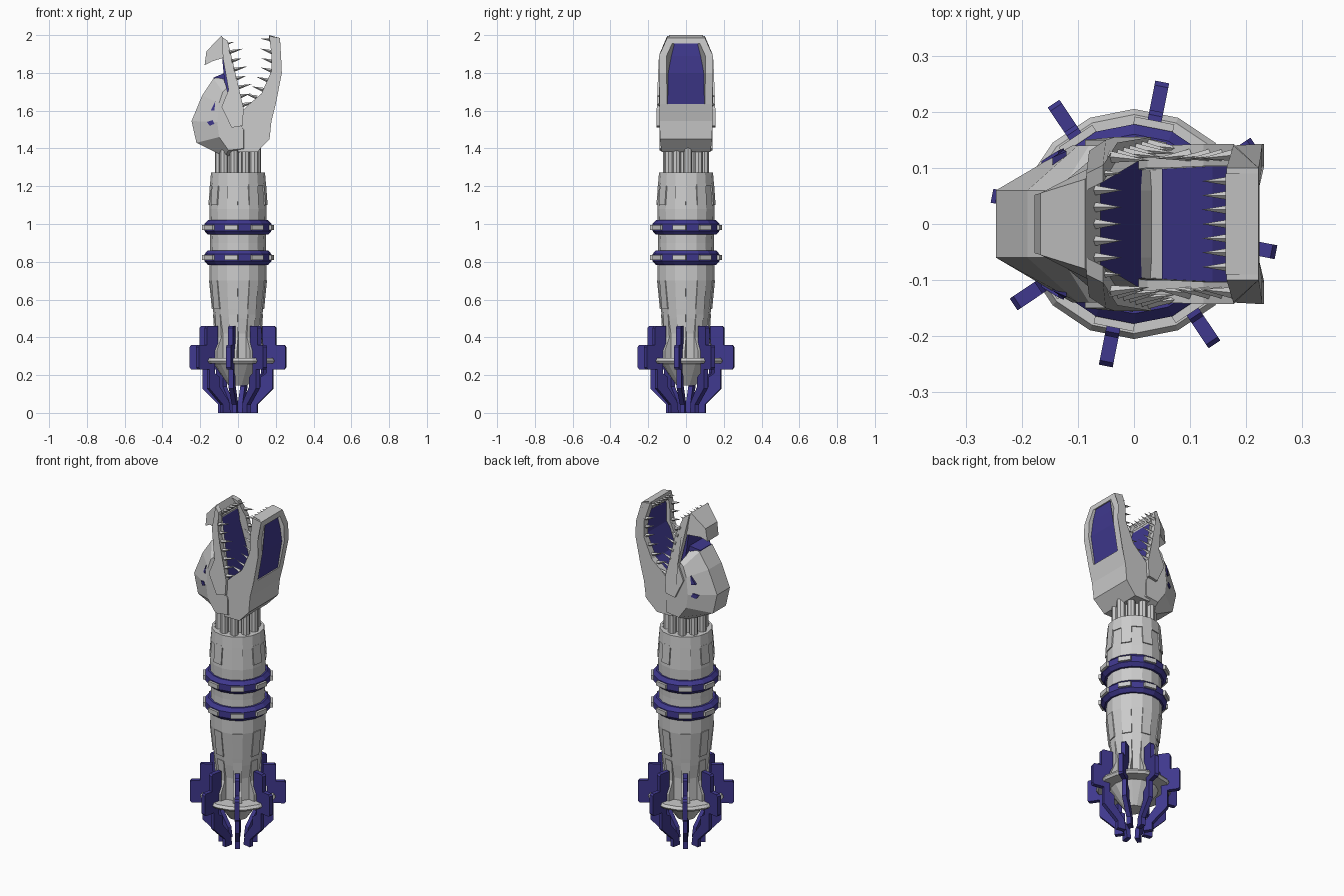
import bpy, bmesh
from math import sin, cos, pi, radians
from mathutils import Vector, Matrix

if "Cube" in bpy.data.objects:
    bpy.data.objects.remove(bpy.data.objects["Cube"])

BLUE = bpy.data.materials.new("indigo")
BLUE.diffuse_color = (0.05, 0.04, 0.27, 1)
BLUE.use_nodes = True
BLUE.node_tree.nodes["Principled BSDF"].inputs["Base Color"].default_value = BLUE.diffuse_color


def finish(name, bm, mat=None):
    bmesh.ops.recalc_face_normals(bm, faces=bm.faces)
    me = bpy.data.meshes.new(name)
    bm.to_mesh(me)
    bm.free()
    ob = bpy.data.objects.new(name, me)
    bpy.context.collection.objects.link(ob)
    if mat:
        me.materials.append(mat)
    return ob


def loft(bm, rings, caps=True, wrap=False):
    vs = [[bm.verts.new(p) for p in r] for r in rings]
    n = len(vs[0])
    pairs = list(zip(vs, vs[1:])) + ([(vs[-1], vs[0])] if wrap else [])
    for a, b in pairs:
        for i in range(n):
            j = (i + 1) % n
            bm.faces.new((a[i], a[j], b[j], b[i]))
    if caps:
        bm.faces.new(vs[0])
        bm.faces.new(vs[-1])


def lathe(name, profile, mat=None, sides=16, closed=False):
    bm = bmesh.new()
    rings = [[(r * cos(2 * pi * k / sides), r * sin(2 * pi * k / sides), z)
              for k in range(sides)] for r, z in profile]
    loft(bm, rings, caps=not closed, wrap=closed)
    return finish(name, bm, mat)


def radial(name, profile, half, mat=None, count=8, start=-11.25):
    """(r, z) profile given thickness and repeated around the axis."""
    bm = bmesh.new()
    for k in range(count):
        rot = Matrix.Rotation(radians(start) + 2 * pi * k / count, 3, 'Z')
        loft(bm, [[rot @ Vector((r, y, z)) for r, z in profile] for y in (-half, half)])
    return finish(name, bm, mat)


def across(name, pts, mat=None):
    """(x, z, half width) profile spanning the centre line."""
    bm = bmesh.new()
    loft(bm, [[(x, s * w, z) for x, z, w in pts] for s in (-1, 1)])
    return finish(name, bm, mat)


def side_plates(name, pts, thick, mat=None):
    """(x, z, outer y) profile mirrored to both sides."""
    bm = bmesh.new()
    for s in (-1, 1):
        loft(bm, [[(x, s * y, z) for x, z, y in pts],
                  [(x, s * (y - thick), z) for x, z, y in pts]])
    return finish(name, bm, mat)


def teeth(name, items):
    """(base, direction, length, radius) four-sided spikes."""
    bm = bmesh.new()
    for base, d, length, rad in items:
        d = Vector(d).normalized()
        m = Matrix.Translation(Vector(base) + d * length / 2) @ d.to_track_quat('Z', 'Y').to_matrix().to_4x4()
        bmesh.ops.create_cone(bm, cap_ends=True, segments=4, radius1=rad,
                              radius2=0, depth=length, matrix=m)
    return finish(name, bm)


# Shaft, from the lower bowl to the collar
lathe("shaft", [(.05, .145), (.13, .26), (.115, .29), (.115, .42), (.127, .5), (.15, .7), (.15, .78),
                (.147, .9), (.152, 1.08), (.143, 1.2), (.138, 1.27), (.11, 1.27)])
lathe("collar", [(.13, 1.2), (.149, 1.2), (.143, 1.272), (.13, 1.272)], closed=True)
lathe("flange", [(.1, .262), (.195, .262), (.205, .275), (.195, .29), (.1, .29)], closed=True)

# Raised panels on alternate facets
radial("upper_panels", [(.14, 1.1), (.154, 1.1), (.146, 1.21), (.13, 1.21)], .029)
radial("middle_panels", [(.12, .55), (.136, .55), (.151, .7), (.13, .7)], .027)
radial("lower_panels", [(.1, .29), (.15, .29), (.15, .33), (.122, .4), (.13, .52), (.11, .52)], .024)

# Blue bands with studs
for i, z in enumerate((.822, .982)):
    lathe(f"band_{i}", [(.14, z - .038), (.16, z - .038), (.178, z - .018), (.178, z + .018),
                        (.16, z + .038), (.14, z + .038)], BLUE, closed=True)
    radial(f"band_studs_{i}", [(.16, z - .013), (.188, z - .013), (.188, z + .013), (.16, z + .013)], .036)

# Base fins
radial("base_fins", [(.055, 0), (.105, 0), (.105, .045), (.19, .13), (.19, .23), (.25, .23), (.258, .24),
                     (.258, .35), (.25, .36), (.205, .36), (.205, .45), (.197, .46), (.135, .46), (.135, .37),
                     (.155, .33), (.155, .21), (.125, .19), (.125, .14), (.065, .06)], .0125, BLUE)

# Neck core and rods
lathe("neck_core", [(.08, 1.25), (.08, 1.42)])
bm = bmesh.new()
for k in range(10):
    a = 2 * pi * k / 10 + .1
    bmesh.ops.create_cone(bm, cap_ends=True, segments=8, radius1=.023, radius2=.023, depth=.17,
                          matrix=Matrix.Translation((.1 * cos(a), .1 * sin(a), 1.325)))
finish("neck_rods", bm)

# Skull: narrow crest widening to the cheeks
crest = [(-.08, 1.78), (-.13, 1.77), (-.19, 1.68), (-.246, 1.545), (-.22, 1.43), (-.07, 1.355),
         (.04, 1.38), (.04, 1.5), (-.03, 1.6)]
cheek = [(-.06, 1.72), (-.08, 1.70), (-.1, 1.64), (-.11, 1.54), (-.1, 1.46), (-.05, 1.39),
         (.03, 1.40), (.03, 1.5), (-.03, 1.58)]
bm = bmesh.new()
loft(bm, [[(x, y, z) for x, z in loop] for y, loop in
          ((-.14, cheek), (-.06, crest), (.06, crest), (.14, cheek))])
finish("skull", bm)
side_plates("eyes", [(-.145, 1.6, .119), (-.12, 1.65, .13), (-.125, 1.6, .132)], .04, BLUE)
side_plates("cheek_marks", [(-.165, 1.54, .112), (-.135, 1.55, .131), (-.125, 1.53, .135), (-.15, 1.52, .122)],
            .04, BLUE)
across("brow_inlay", [(-.07, 1.8, .08), (-.13, 1.775, .05), (-.13, 1.74, .05), (-.07, 1.74, .08)], BLUE)

# Upper jaw
side_plates("upper_jaw_sides", [(-.085, 1.99, .09), (-.055, 1.97, .105), (-.03, 1.87, .145), (.03, 1.61, .155),
                                (.024, 1.52, .155), (-.034, 1.51, .155), (-.087, 1.62, .15),
                                (-.05, 1.71, .15), (-.08, 1.88, .13)], .03)
across("nose", [(-.087, 1.997, .08), (-.167, 1.915, .055), (-.177, 1.84, .052), (-.14, 1.86, .062),
                (-.077, 1.88, .115), (-.06, 1.93, .11)])
across("mouth_roof", [(-.088, 1.93, .09), (-.065, 1.93, .09), (.02, 1.5, .125), (-.05, 1.5, .125)], BLUE)

# Lower jaw
side_plates("lower_jaw_sides", [(.165, 1.995, .1), (.222, 1.985, .1), (.228, 1.89, .143), (.232, 1.8, .143),
                                (.2, 1.635, .14), (.177, 1.545, .14), (.167, 1.45, .138), (.1, 1.38, .13),
                                (0, 1.38, .13), (-.02, 1.5, .135), (.024, 1.6, .14), (.06, 1.635, .14),
                                (.124, 1.69, .143), (.177, 1.81, .143), (.177, 1.9, .14)], .04)
across("jaw_tip", [(.163, 2, .09), (.222, 1.985, .09), (.224, 1.955, .07), (.17, 1.95, .07)])
across("chin", [(.2, 1.635, .11), (.177, 1.545, .11), (.167, 1.45, .11), (.1, 1.38, .11), (0, 1.38, .11),
                (.02, 1.5, .11), (.15, 1.635, .11)])
across("jaw_panel", [(.19, 1.965, .06), (.216, 1.965, .06), (.222, 1.89, .105), (.222, 1.8, .105),
                     (.19, 1.62, .105), (.06, 1.52, .105), (.05, 1.56, .105), (.14, 1.67, .105),
                     (.19, 1.81, .105), (.19, 1.89, .105)], BLUE)

# Teeth along both jaws
upper, lower = [], []
for s in (-1, 1):
    for k in range(7):
        t = k / 6
        upper.append(((-.045 + .07 * t, s * (.12 + .02 * t), 1.91 - .28 * t), (1, -s * .1, .25),
                      .075 - .02 * (k % 2), .011))
    for x, z in ((.175, 1.91), (.178, 1.86), (.175, 1.81), (.155, 1.76), (.13, 1.71), (.095, 1.67)):
        lower.append(((x + .005, s * .123, z), (-1, -s * .1, .3), .065, .011))
for k in range(7):
    y = -.09 + .03 * k
    upper.append(((-.075, y, 1.95), (1, 0, .25), .055, .01))
    lower.append(((.18, y * .85, 1.975), (-1, 0, .1), .06, .01))
teeth("upper_teeth", upper)
teeth("lower_teeth", lower)
